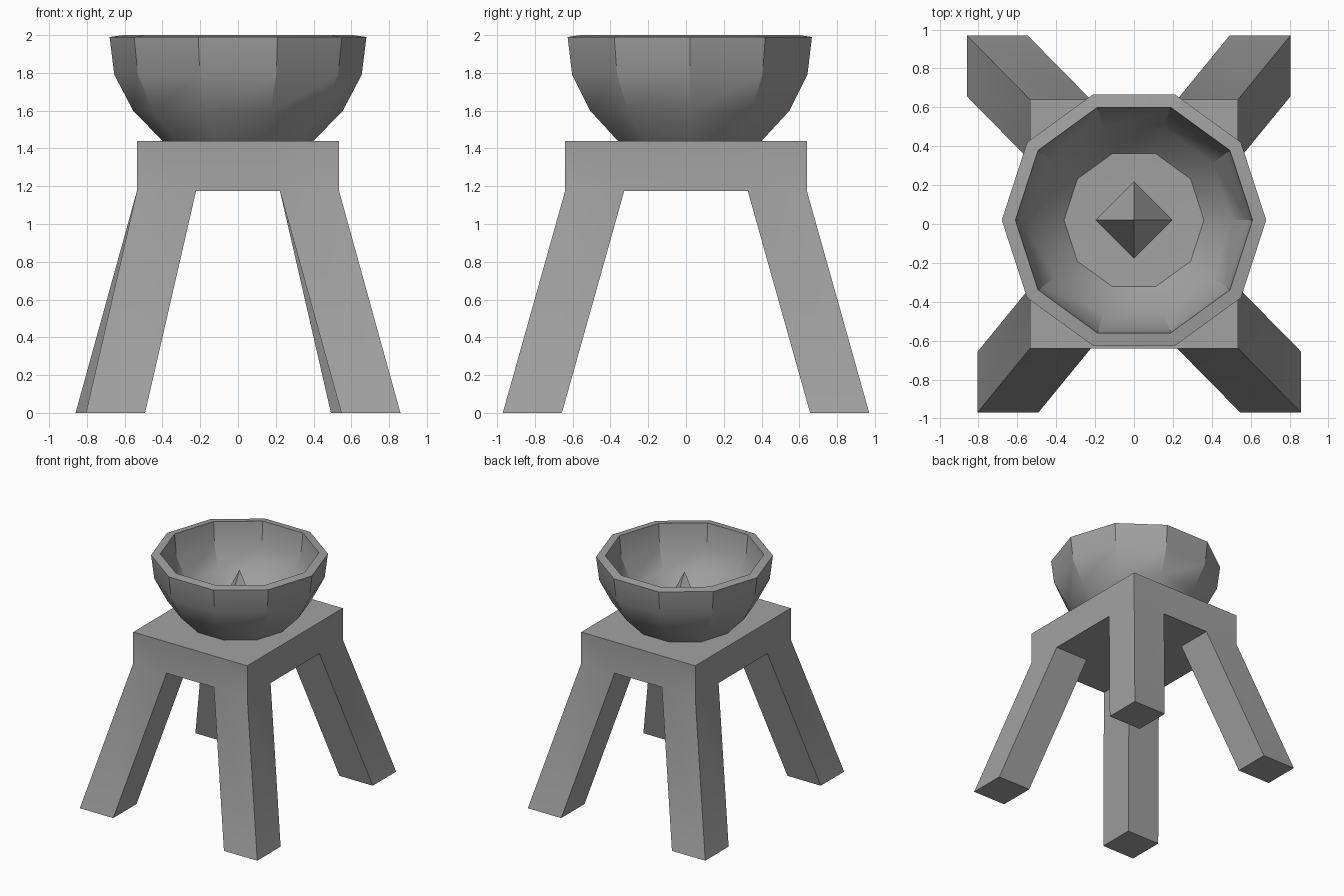
import bpy
import bmesh
from math import radians, tau
from mathutils import Vector, Matrix

default = bpy.data.objects.get("Cube")
if default:
    bpy.data.objects.remove(default)

GREY = (0.36, 0.36, 0.36, 1)
stone = bpy.data.materials.new("stone grey")
stone.use_nodes = True
stone.diffuse_color = GREY
stone.node_tree.nodes["Principled BSDF"].inputs["Base Color"].default_value = GREY


def finish(bm, name, angle):
    """Turn the bmesh into a shaded object."""
    bmesh.ops.recalc_face_normals(bm, faces=bm.faces)
    mesh = bpy.data.meshes.new(name)
    bm.to_mesh(mesh)
    bm.free()
    mesh.materials.append(stone)
    obj = bpy.data.objects.new(name, mesh)
    bpy.context.collection.objects.link(obj)
    bpy.ops.object.select_all(action="DESELECT")
    obj.select_set(True)
    bpy.context.view_layer.objects.active = obj
    if angle:
        bpy.ops.object.shade_smooth_by_angle(angle=radians(angle))
    return obj


# Stand: a slab cut into a grid, with legs extruded from its bottom corners
HALF_X, HALF_Y, LEG = 0.535, 0.64, 0.313
BOTTOM, TOP = 1.175, 1.44
bm = bmesh.new()
bmesh.ops.create_cube(bm, size=1, matrix=Matrix.Translation((0, 0, (BOTTOM + TOP) / 2))
                      @ Matrix.Diagonal((2 * HALF_X, 2 * HALF_Y, TOP - BOTTOM, 1)))
for axis, half in ((Vector((1, 0, 0)), HALF_X), (Vector((0, 1, 0)), HALF_Y)):
    for side in (-1, 1):
        bmesh.ops.bisect_plane(bm, geom=bm.verts[:] + bm.edges[:] + bm.faces[:],
                               plane_co=axis * side * (half - LEG), plane_no=axis)
bm.normal_update()
corners = []
for face in bm.faces:
    c = face.calc_center_median()
    if face.normal.z < -0.9 and abs(c.x) > HALF_X - LEG and abs(c.y) > HALF_Y - LEG:
        corners.append(face)
legs = bmesh.ops.extrude_discrete_faces(bm, faces=corners)["faces"]
for face in legs:
    c = face.calc_center_median()
    sx, sy = (1 if c.x > 0 else -1), (1 if c.y > 0 else -1)
    splay = 0.27 if sx == sy else 0.325   # one diagonal pair stands wider
    bmesh.ops.translate(bm, verts=face.verts, vec=(sx * splay, sy * 0.33, -BOTTOM))
finish(bm, "stand_with_legs", 30)

# Bowl: ten-sided lathe of a thick-walled profile
CENTRE = Vector((0, 0.02, 0))
PROFILE = [(0, 1.44), (0.4, 1.44), (0.555, 1.6), (0.655, 1.79), (0.68, 1.99),
           (0.61, 2.0), (0.59, 1.81), (0.5, 1.64), (0.36, 1.49), (0, 1.48)]
bm = bmesh.new()
verts = [bm.verts.new(CENTRE + Vector((r, 0, z))) for r, z in PROFILE]
edges = [bm.edges.new(pair) for pair in zip(verts, verts[1:])]
bmesh.ops.spin(bm, geom=verts + edges, cent=CENTRE, axis=(0, 0, 1),
               angle=tau, steps=10, use_duplicate=False)
bmesh.ops.remove_doubles(bm, verts=bm.verts, dist=0.001)
finish(bm, "bowl", 30)

# Spike: four-sided pyramid standing in the bowl
bm = bmesh.new()
base, tip = 1.46, 1.86
bmesh.ops.create_cone(bm, cap_ends=True, segments=4, radius1=0.21, radius2=0,
                      depth=tip - base,
                      matrix=Matrix.Translation(CENTRE + Vector((0, 0, (base + tip) / 2))))
bmesh.ops.remove_doubles(bm, verts=bm.verts, dist=0.001)
finish(bm, "spike", 0)
